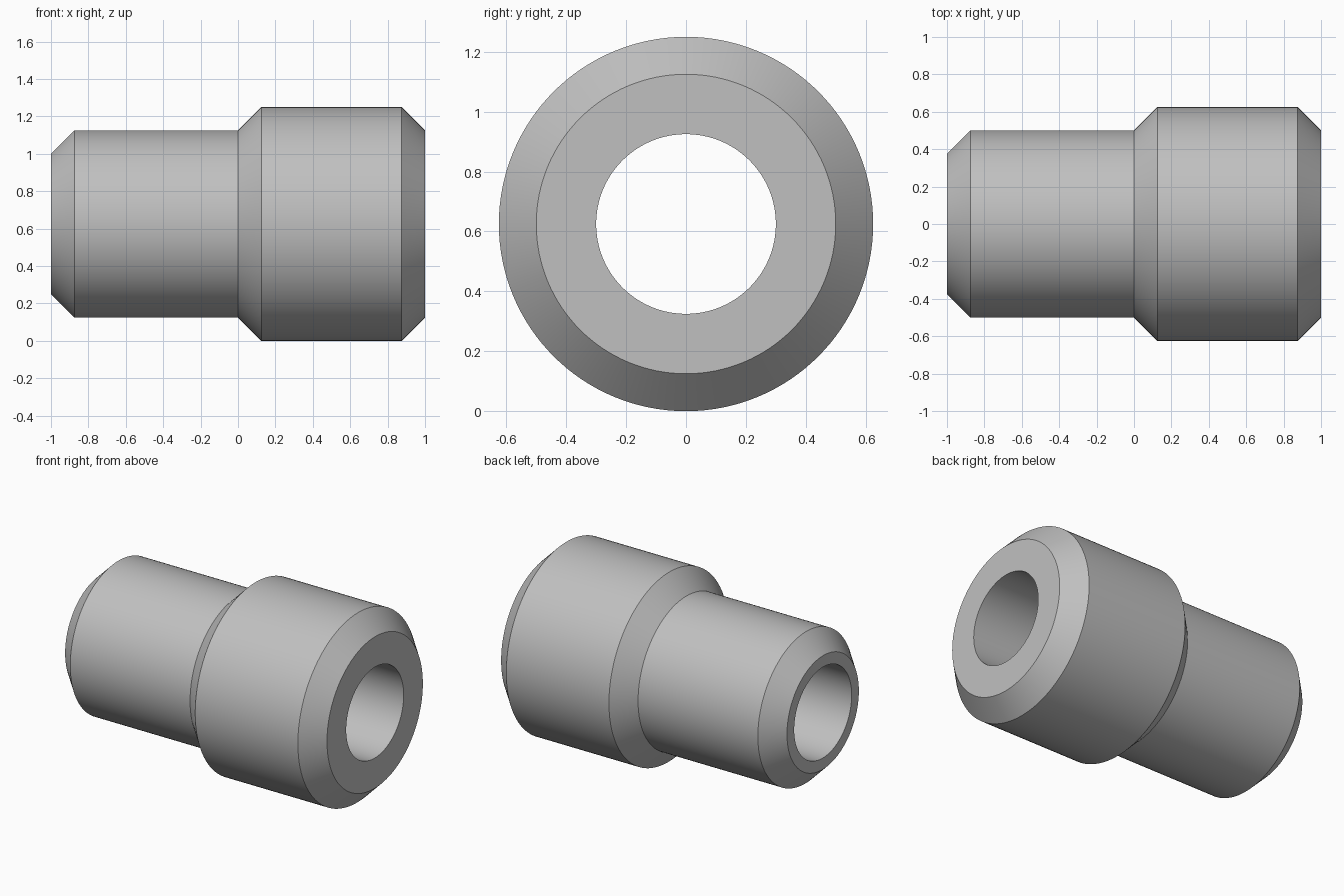
import bpy, bmesh, math

if "Cube" in bpy.data.objects:
    bpy.data.objects.remove(bpy.data.objects["Cube"])

SEGMENTS = 128
CENTRE_Z = 0.625

# Closed wall section as (x, radius): chamfered outside, straight through-bore
PROFILE = [(-1, 0.30), (-1, 0.375), (-0.875, 0.50), (0, 0.50),
           (0.125, 0.625), (0.875, 0.625), (1, 0.50), (1, 0.30)]

grey = bpy.data.materials.new("steel grey")
grey.diffuse_color = (0.527, 0.527, 0.527, 1)
grey.use_nodes = True
grey.node_tree.nodes["Principled BSDF"].inputs["Base Color"].default_value = grey.diffuse_color

# Stepped bushing: revolve the wall section around the x axis
bm = bmesh.new()
rings = []
for x, r in PROFILE:
    angles = [math.tau * i / SEGMENTS for i in range(SEGMENTS)]
    rings.append([bm.verts.new((x, r * math.cos(a), r * math.sin(a))) for a in angles])
for a, b in zip(rings, rings[1:] + rings[:1]):
    for i in range(SEGMENTS):
        j = (i + 1) % SEGMENTS
        bm.faces.new((a[i], a[j], b[j], b[i]))
bmesh.ops.recalc_face_normals(bm, faces=bm.faces)

mesh = bpy.data.meshes.new("stepped_bushing")
bm.to_mesh(mesh)
bm.free()
mesh.materials.append(grey)
bushing = bpy.data.objects.new("stepped_bushing", mesh)
bushing.location.z = CENTRE_Z
bpy.context.collection.objects.link(bushing)

# Smooth walls with crisp chamfer edges
bpy.context.view_layer.objects.active = bushing
bushing.select_set(True)
bpy.ops.object.shade_smooth_by_angle(angle=math.radians(30))
